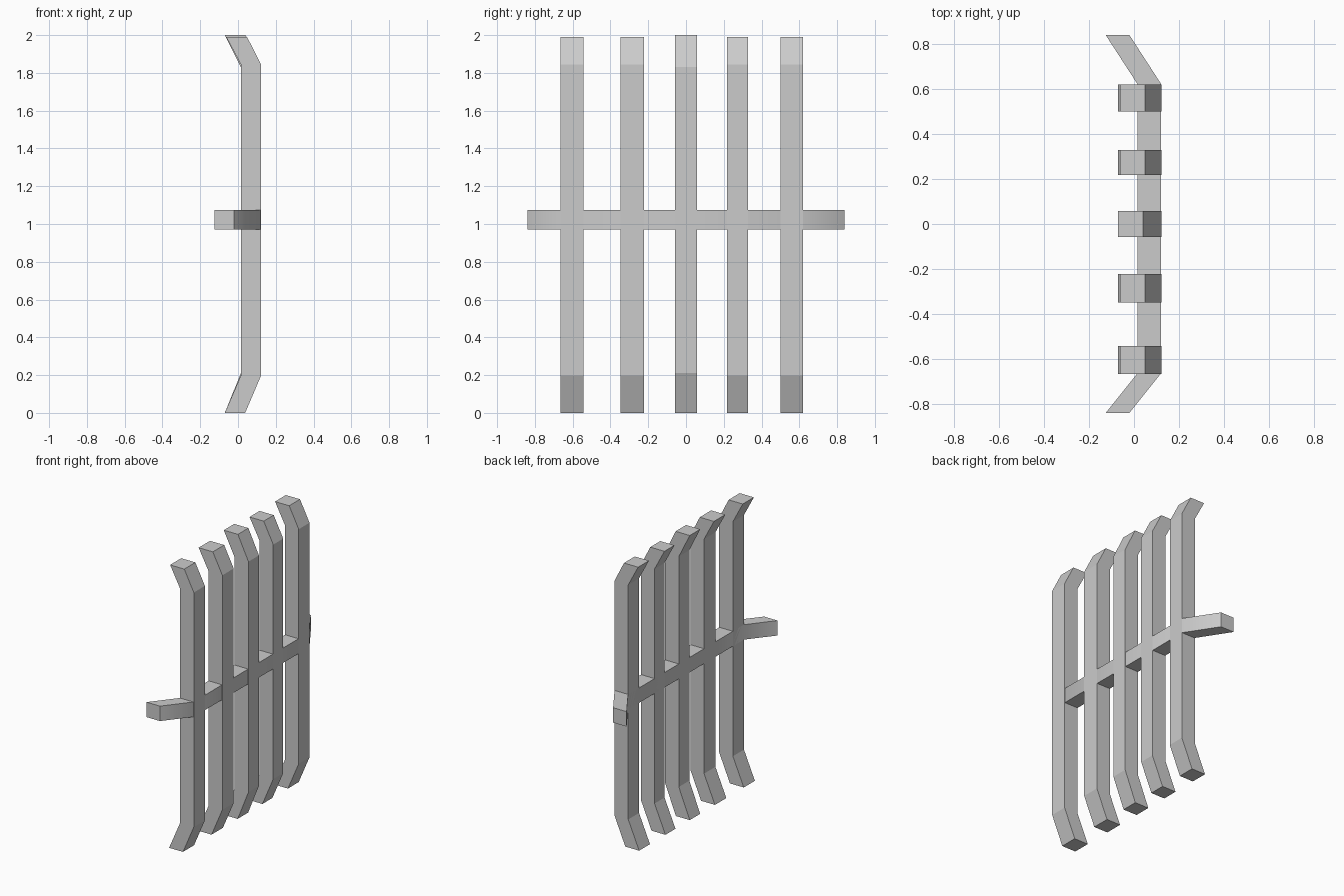
import bpy, bmesh
from math import radians
from mathutils import Vector

if "Cube" in bpy.data.objects:
    bpy.data.objects.remove(bpy.data.objects["Cube"])


def prism(name, outline, offset):
    """Extrude a closed outline along an offset vector."""
    bm = bmesh.new()
    face = bm.faces.new([bm.verts.new(p) for p in outline])
    ext = bmesh.ops.extrude_face_region(bm, geom=[face])
    verts = [g for g in ext["geom"] if isinstance(g, bmesh.types.BMVert)]
    bmesh.ops.translate(bm, verts=verts, vec=Vector(offset))
    bmesh.ops.recalc_face_normals(bm, faces=bm.faces)
    mesh = bpy.data.meshes.new(name)
    bm.to_mesh(mesh)
    bm.free()
    obj = bpy.data.objects.new(name, mesh)
    bpy.context.collection.objects.link(obj)
    return obj


# Upright bars with both ends bent back: (y start, y end, low bend, high bend, top, top x)
bars = [
    (-0.665, -0.542, 0.197, 1.845, 1.99, -0.062),
    (-0.348, -0.222, 0.197, 1.845, 1.99, -0.062),
    (-0.058, 0.058, 0.21, 1.83, 2.0, -0.07),
    (0.217, 0.328, 0.197, 1.845, 1.99, -0.062),
    (0.50, 0.62, 0.197, 1.845, 1.99, -0.062),
]
for i, (y0, y1, low, high, top, tx) in enumerate(bars):
    profile = [(-0.07, 0), (0.038, 0), (0.122, low), (0.122, high),
               (tx + 0.11, top), (tx, top), (0.015, high), (0.015, low)]
    prism(f"upright_bar_{i + 1}", [(x, y0, z) for x, z in profile], (0, y1 - y0, 0))

# Crossbar with both ends angled back, softly shaded at the bends
plan = [(-0.125, -0.838), (-0.02, -0.838), (0.12, -0.663), (0.12, 0.622),
        (-0.02, 0.838), (-0.125, 0.838), (0.015, 0.622), (0.015, -0.663)]
crossbar = prism("crossbar", [(x, y, 0.97) for x, y in plan], (0, 0, 0.105))
crossbar.data.shade_smooth()
crossbar.data.set_sharp_from_angle(angle=radians(45))
